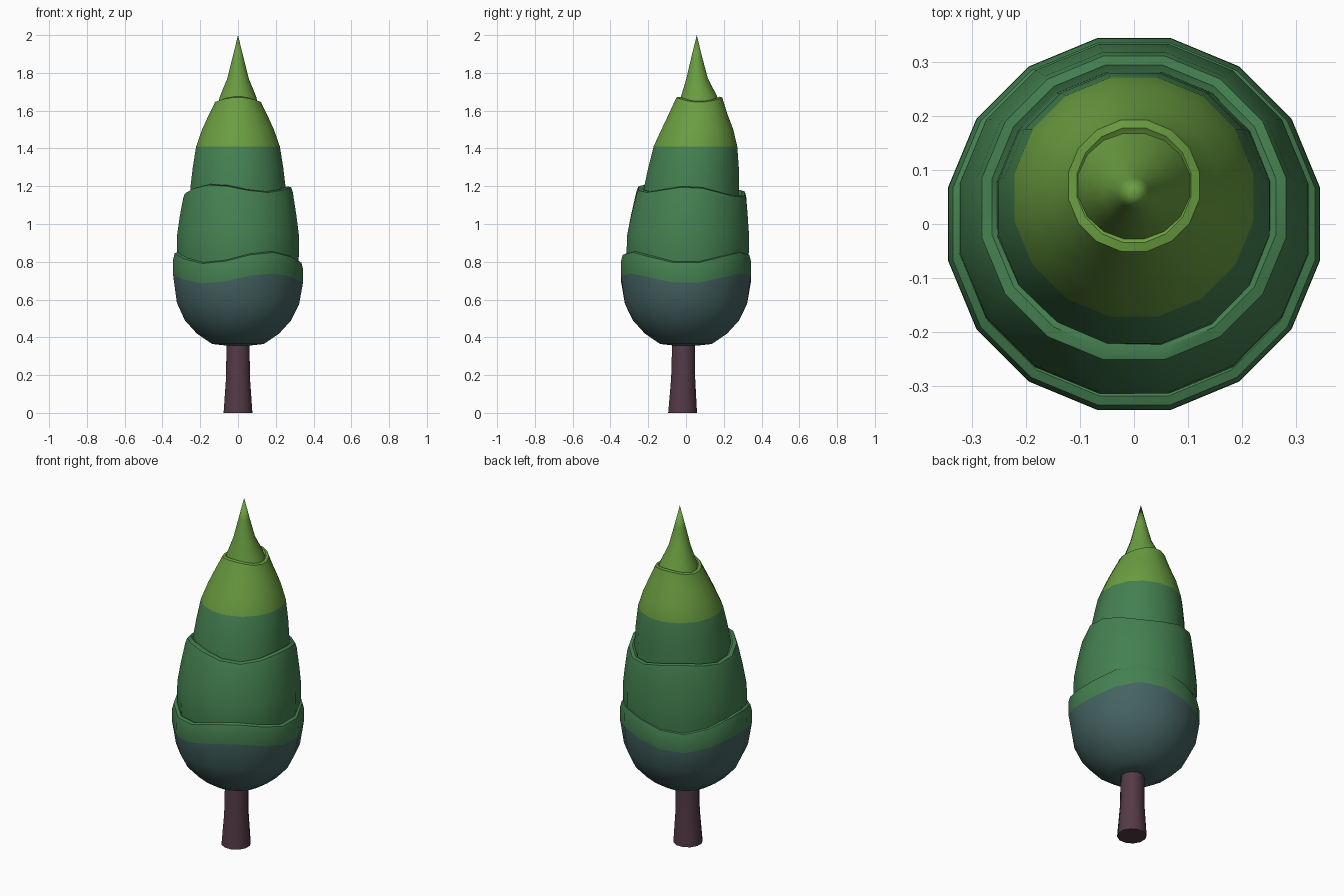
import bpy, bmesh, math

if "Cube" in bpy.data.objects:
    bpy.data.objects.remove(bpy.data.objects["Cube"])


def material(name, rgb):
    """Flat colour given as 0-255 sRGB, stored linear."""
    lin = [(c / 255 / 12.92) if c < 10 else ((c / 255 + 0.055) / 1.055) ** 2.4 for c in rgb]
    m = bpy.data.materials.new(name)
    m.diffuse_color = (*lin, 1)
    m.use_nodes = True
    m.node_tree.nodes["Principled BSDF"].inputs["Base Color"].default_value = m.diffuse_color
    return m


BARK = material("bark_brown", (84, 58, 70))
TEAL = material("shade_teal", (68, 99, 97))
GREEN = material("leaf_green", (68, 128, 80))
LIME = material("tip_lime", (106, 157, 64))


def stack(name, rings, mats, wave=lambda p: 0, sides=16, split=99):
    """Loft rings (z, radius, centre_y, wave_amount); bands from index 'split' up use the 2nd material."""
    bm = bmesh.new()
    loops = []
    for z, r, cy, w in rings:
        if r == 0:
            loops.append([bm.verts.new((0, cy, z))] * sides)
            continue
        loop = []
        for i in range(sides):
            p = (i + 0.5) * 2 * math.pi / sides      # 0 = front, 90 deg = right
            loop.append(bm.verts.new((r * math.sin(p), cy - r * math.cos(p), z + w * wave(p))))
        loops.append(loop)
    for k, (a, b) in enumerate(zip(loops, loops[1:])):
        for i in range(sides):
            j = (i + 1) % sides
            quad = [a[i], a[j], b[j], b[i]] if b[i] is not b[j] else [a[i], a[j], b[i]]
            f = bm.faces.new(quad)
            f.material_index = 1 if k >= split else 0
    bm.faces.new(loops[0][::-1])
    if rings[-1][1] > 0:
        f = bm.faces.new(loops[-1])
        f.material_index = len(mats) - 1
    bmesh.ops.recalc_face_normals(bm, faces=bm.faces)
    me = bpy.data.meshes.new(name)
    bm.to_mesh(me)
    bm.free()
    ob = bpy.data.objects.new(name, me)
    bpy.context.collection.objects.link(ob)
    for m in mats:
        me.materials.append(m)
    bpy.ops.object.select_all(action='DESELECT')
    ob.select_set(True)
    bpy.context.view_layer.objects.active = ob
    bpy.ops.object.shade_smooth_by_angle(angle=math.radians(40))
    return ob


def three_wave(p):
    return math.cos(3 * (p - math.radians(30)))


# Trunk
stack("trunk", [(0, 0.079, -0.018, 0), (0.18, 0.066, -0.015, 0), (0.42, 0.062, -0.012, 0)],
      [BARK], sides=12)

# Lowest foliage cup: teal underside with a wavy green band
stack("lower_foliage", [
    (0.357, 0.07, 0, 0), (0.365, 0.14, 0, 0), (0.42, 0.222, 0, 0), (0.49, 0.287, 0, 0),
    (0.58, 0.33, 0, 0.004), (0.712, 0.351, 0, 0.027), (0.79, 0.35, 0, 0.029),
    (0.82, 0.342, 0, 0.03), (0.826, 0.325, 0, 0.03), (0.815, 0.30, 0, 0.03)],
    [TEAL, GREEN], three_wave, split=5)

# Middle foliage cup, rim dips slightly toward the back
stack("middle_foliage", [
    (0.76, 0.322, 0.007, 0), (0.85, 0.33, 0.009, 0), (0.94, 0.329, 0.011, 0),
    (1.04, 0.315, 0.018, 0.3), (1.15, 0.296, 0.028, 0.9), (1.175, 0.287, 0.03, 1),
    (1.18, 0.268, 0.032, 1), (1.165, 0.24, 0.034, 1)],
    [GREEN], lambda p: -0.02 * three_wave(p) + 0.014 * math.cos(p))

# Upper foliage cup: green, lime above a level line
stack("upper_foliage", [
    (1.08, 0.263, 0.025, 0), (1.2, 0.256, 0.03, 0), (1.3, 0.244, 0.04, 0),
    (1.41, 0.226, 0.05, 0), (1.5, 0.194, 0.06, 0), (1.58, 0.158, 0.064, 0.003),
    (1.64, 0.131, 0.069, 0.012), (1.658, 0.124, 0.071, 0.013),
    (1.662, 0.108, 0.072, 0.013), (1.65, 0.09, 0.072, 0.013)],
    [GREEN, LIME], lambda p: math.cos(2 * p), split=3)

# Pointed tip
stack("tip", [
    (1.62, 0.114, 0.073, 0), (1.68, 0.096, 0.069, 0), (1.77, 0.058, 0.059, 0),
    (1.88, 0.03, 0.057, 0), (2.0, 0, 0.057, 0)], [LIME])
